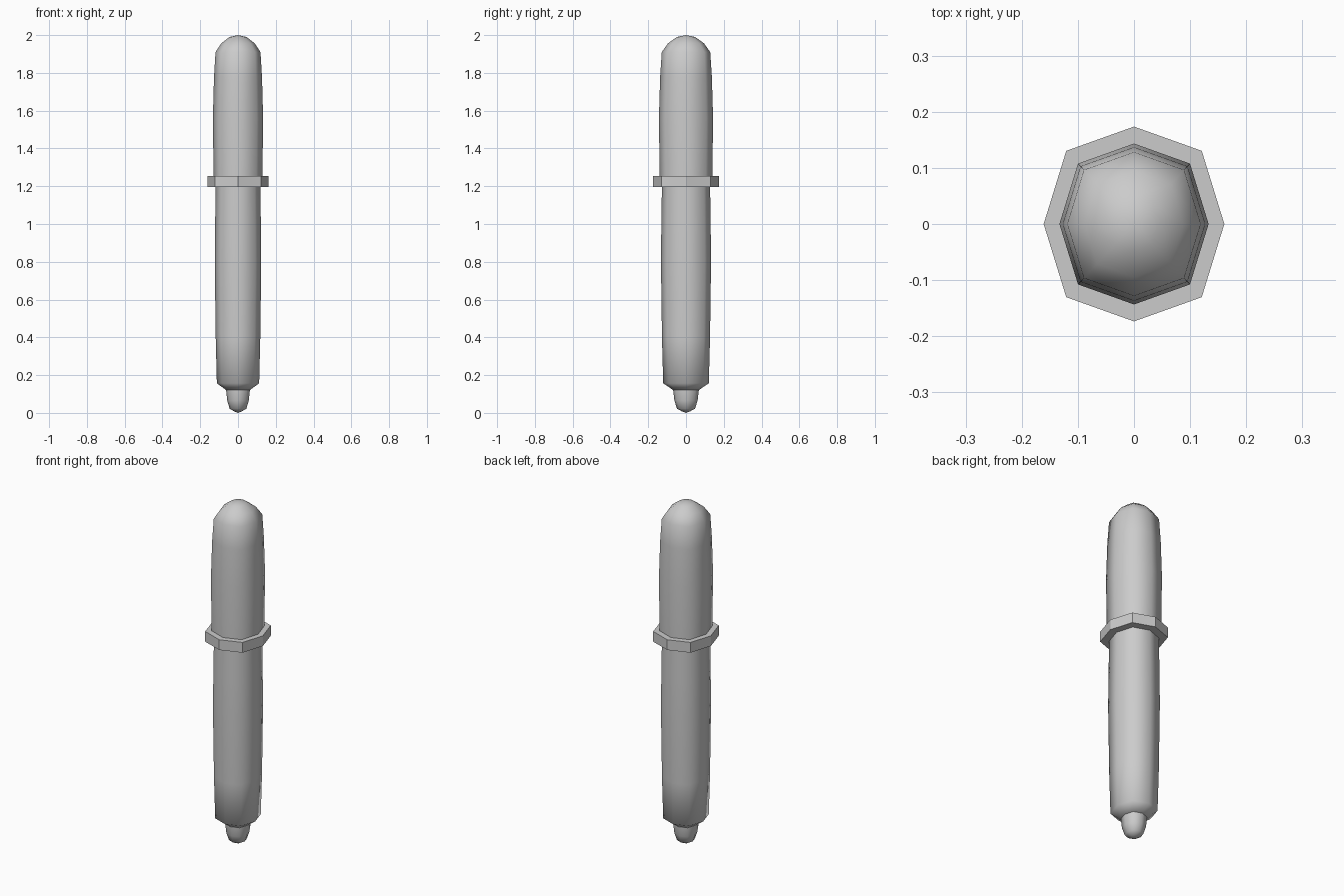
import bpy, bmesh, math

if "Cube" in bpy.data.objects:
    bpy.data.objects.remove(bpy.data.objects["Cube"])

# Slightly flattened octagon cross-section, relative to the x radius
SECTION = [(1, 0), (.75, .81), (0, 1.078), (-.75, .81),
           (-1, 0), (-.75, -.81), (0, -1.078), (.75, -.81)]


def lathe(name, profile, smooth):
    """Stack octagon rings from (radius, z) pairs; radius 0 makes a pole."""
    bm = bmesh.new()
    rings = []
    for r, z in profile:
        if r == 0:
            rings.append([bm.verts.new((0, 0, z))] * 8)
        else:
            rings.append([bm.verts.new((x * r, y * r, z)) for x, y in SECTION])
    for a, b in zip(rings, rings[1:]):
        for i in range(8):
            j = (i + 1) % 8
            bm.faces.new(list(dict.fromkeys((a[i], a[j], b[j], b[i]))))
    for end in (rings[0], rings[-1]):
        if end[0] is not end[1]:
            bm.faces.new(end)
    bmesh.ops.recalc_face_normals(bm, faces=bm.faces)
    mesh = bpy.data.meshes.new(name)
    bm.to_mesh(mesh)
    bm.free()
    obj = bpy.data.objects.new(name, mesh)
    bpy.context.collection.objects.link(obj)
    if smooth:
        bpy.ops.object.select_all(action='DESELECT')
        obj.select_set(True)
        bpy.context.view_layer.objects.active = obj
        bpy.ops.object.shade_smooth_by_angle(angle=math.radians(58))
    return obj


# Writing tip with a narrow neck
lathe("tip", [(0, 0), (.02, .008), (.044, .022), (.057, .065), (.063, .12), (.063, .15)], True)

# Lower barrel
lathe("barrel", [(.062, .12), (.112, .157), (.118, .4), (.123, .8), (.121, 1.0), (.118, 1.22)], True)

# Collar ring
lathe("collar", [(.161, 1.195), (.161, 1.255)], False)

# Upper cap with domed end
lathe("cap", [(.129, 1.24), (.133, 1.56), (.127, 1.78), (.119, 1.91),
              (.088, 1.957), (.045, 1.99), (0, 2.0)], True)
